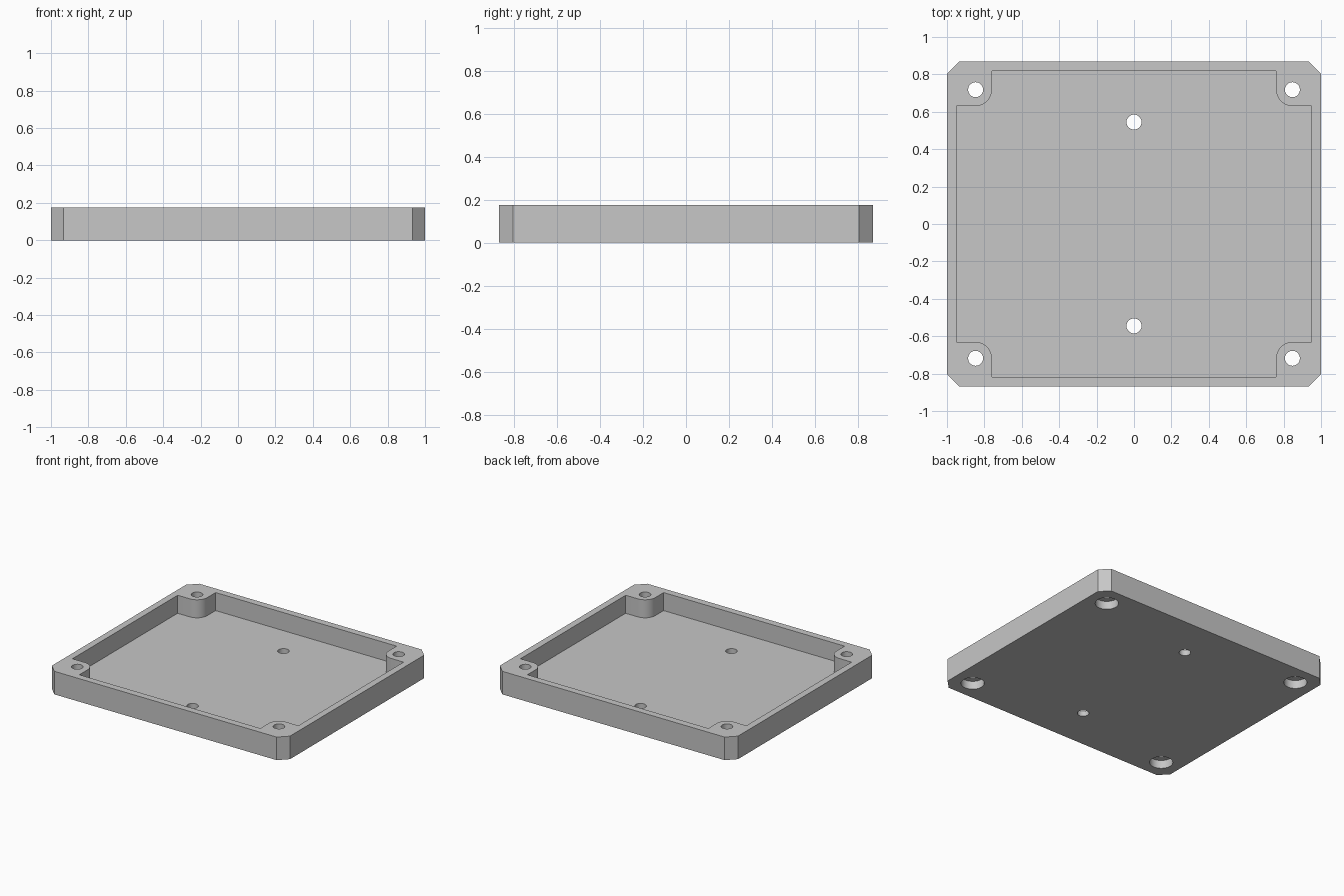
import bpy
import bmesh
from math import sin, cos, pi

cube = bpy.data.objects.get("Cube")
if cube:
    bpy.data.objects.remove(cube, do_unlink=True)

HALF_X, HALF_Y, HEIGHT, CHAMFER = 1.0, 0.87, 0.175, 0.066
IN_X, IN_Y, FLOOR = 0.949, 0.817, 0.038
POST_X, POST_Y, POST_R = 0.847, 0.718, 0.087
HOLE_R, BORE_R, BORE_DEPTH = 0.04, 0.08, 0.062
FLOOR_HOLE_Y = 0.545

grey = bpy.data.materials.new("light grey")
grey.use_nodes = True
grey.diffuse_color = (0.57, 0.57, 0.57, 1)
grey.node_tree.nodes["Principled BSDF"].inputs["Base Color"].default_value = (0.57, 0.57, 0.57, 1)


def prism(name, outline, z0, z1):
    """Solid made by extruding a counter-clockwise outline upwards."""
    bm = bmesh.new()
    face = bm.faces.new([bm.verts.new((x, y, z0)) for x, y in outline])
    top = bmesh.ops.extrude_face_region(bm, geom=[face])["geom"]
    verts = [v for v in top if isinstance(v, bmesh.types.BMVert)]
    bmesh.ops.translate(bm, verts=verts, vec=(0, 0, z1 - z0))
    bmesh.ops.recalc_face_normals(bm, faces=bm.faces[:])
    mesh = bpy.data.meshes.new(name)
    bm.to_mesh(mesh)
    bm.free()
    mesh.materials.append(grey)
    obj = bpy.data.objects.new(name, mesh)
    bpy.context.collection.objects.link(obj)
    return obj


def circle(cx, cy, r, n=48):
    return [(cx + r * cos(2 * pi * i / n), cy + r * sin(2 * pi * i / n)) for i in range(n)]


def four_corners(quarter):
    """Mirror the +x +y corner into all four, keeping the order around the loop."""
    loop = []
    for sx, sy in ((1, 1), (-1, 1), (-1, -1), (1, -1)):
        points = quarter if sx * sy > 0 else quarter[::-1]
        loop += [(sx * x, sy * y) for x, y in points]
    return loop


def cut(target, cutter):
    cutter.hide_render = True
    mod = target.modifiers.new("cut", 'BOOLEAN')
    mod.operation = 'DIFFERENCE'
    mod.solver = 'EXACT'
    mod.object = cutter
    bpy.context.view_layer.objects.active = target
    bpy.ops.object.modifier_apply(modifier=mod.name)
    bpy.data.objects.remove(cutter, do_unlink=True)


# Chamfered body
tray = prism("tray", four_corners([(HALF_X, HALF_Y - CHAMFER), (HALF_X - CHAMFER, HALF_Y)]), 0, HEIGHT)

# Cavity that leaves a rounded screw post in each corner
arc = [(POST_X - POST_R * sin(a), POST_Y - POST_R * cos(a))
       for a in (pi / 2 * i / 12 for i in range(13))]
corner = [(IN_X, POST_Y - POST_R)] + arc + [(POST_X - POST_R, IN_Y)]
cut(tray, prism("cavity_cutter", four_corners(corner), FLOOR, HEIGHT + 0.1))

# Corner screw holes with counterbores underneath
for x in (-POST_X, POST_X):
    for y in (-POST_Y, POST_Y):
        cut(tray, prism("screw_hole_cutter", circle(x, y, HOLE_R), -0.1, HEIGHT + 0.1))
        cut(tray, prism("counterbore_cutter", circle(x, y, BORE_R), -0.1, BORE_DEPTH))

# Two holes through the floor
for y in (-FLOOR_HOLE_Y, FLOOR_HOLE_Y):
    cut(tray, prism("floor_hole_cutter", circle(0, y, HOLE_R), -0.1, HEIGHT + 0.1))

# Smooth the round walls, keep the edges sharp
bpy.ops.object.select_all(action='DESELECT')
tray.select_set(True)
bpy.context.view_layer.objects.active = tray
bpy.ops.object.shade_smooth_by_angle(angle=pi / 6)
